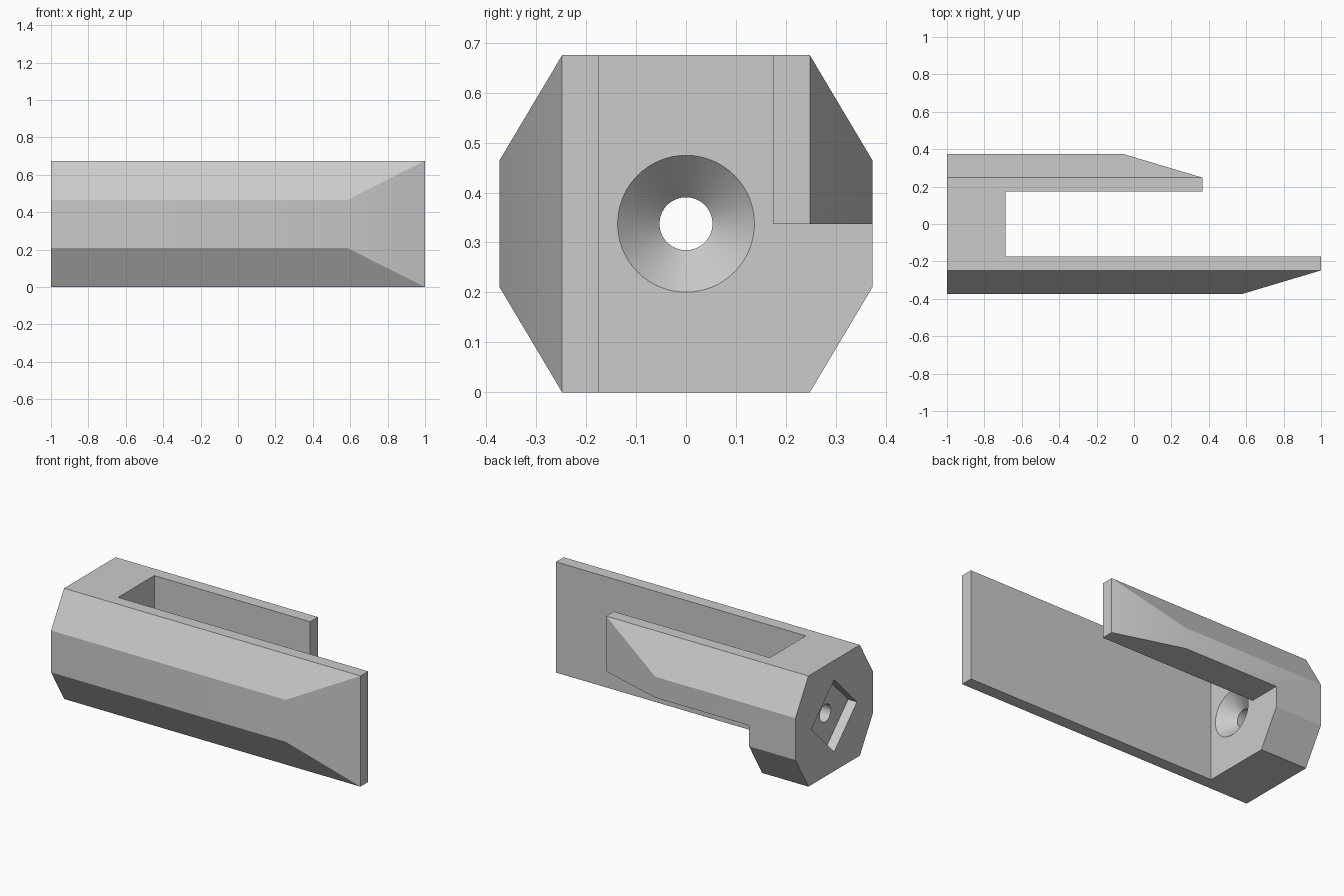
import bpy, math

if "Cube" in bpy.data.objects:
    bpy.data.objects.remove(bpy.data.objects["Cube"], do_unlink=True)
import bmesh
from mathutils import Vector

MID = 0.3375            # height of the long axis
TOP = 2 * MID
WALL_X = -0.687         # inner wall of the slot

grey = bpy.data.materials.new("grey")
grey.use_nodes = True
grey.diffuse_color = (0.6, 0.6, 0.6, 1)
grey.node_tree.nodes["Principled BSDF"].inputs["Base Color"].default_value = grey.diffuse_color


def loft(name, rings, planes=()):
    """Solid along x from (x, [(y, z), ...]) rings, trimmed by (point, normal) planes."""
    bm = bmesh.new()
    loops = [[bm.verts.new((x, y, z)) for y, z in ring] for x, ring in rings]
    for a, b in zip(loops, loops[1:]):
        for i in range(len(a)):
            j = (i + 1) % len(a)
            bm.faces.new((a[i], a[j], b[j], b[i]))
    bm.faces.new(loops[0])
    bm.faces.new(loops[-1])
    for point, normal in planes:
        cut = bmesh.ops.bisect_plane(bm, geom=bm.verts[:] + bm.edges[:] + bm.faces[:],
                                     plane_co=point, plane_no=normal, clear_outer=True)
        edges = [g for g in cut["geom_cut"] if isinstance(g, bmesh.types.BMEdge)]
        bmesh.ops.contextual_create(bm, geom=edges)
    bmesh.ops.recalc_face_normals(bm, faces=bm.faces[:])
    mesh = bpy.data.meshes.new(name)
    bm.to_mesh(mesh)
    bm.free()
    mesh.materials.append(grey)
    obj = bpy.data.objects.new(name, mesh)
    bpy.context.collection.objects.link(obj)
    return obj


def prism(name, profile, x0, x1, planes=()):
    return loft(name, [(x0, profile), (x1, profile)], planes)


def circle(radius, count=64):
    return [(radius * math.cos(2 * math.pi * i / count),
             MID + radius * math.sin(2 * math.pi * i / count)) for i in range(count)]


# Octagonal body with the outer face of each arm tapering to its tip
octagon = [(-0.248, 0), (0.248, 0), (0.373, 0.21), (0.373, TOP - 0.21),
           (0.248, TOP), (-0.248, TOP), (-0.373, TOP - 0.21), (-0.373, 0.21)]
tapers = [(Vector((1, -0.248, 0)), Vector((0.125, -0.418, 0))),
          (Vector((0.365, 0.248, 0)), Vector((0.125, 0.418, 0)))]
body = prism("forked_bracket", octagon, -1, 1, tapers)

# Slot between the arms, also removing the lower half of the back arm
slot = prism("slot_cutter", [(-0.174, -0.1), (0.5, -0.1), (0.5, MID),
                             (0.174, MID), (0.174, 0.8), (-0.174, 0.8)], WALL_X, 1.2)
# Shortens the back arm
trim = prism("arm_trim_cutter", [(0.1, -0.2), (0.6, -0.2), (0.6, 0.9), (0.1, 0.9)], 0.365, 1.3)
# Diamond pocket in the closed end
d = 0.22
pocket = prism("pocket_cutter", [(0, MID - d), (d, MID), (0, MID + d), (-d, MID)], -1.1, -0.94)
# Countersunk screw hole along the axis
hole = loft("screw_hole_cutter", [(-1.2, circle(0.053)), (WALL_X - 0.084, circle(0.053)),
                                  (WALL_X, circle(0.137)), (-0.5, circle(0.137))])

bpy.context.view_layer.objects.active = body
for cutter in (slot, trim, pocket, hole):
    cutter.hide_render = True
    mod = body.modifiers.new(cutter.name, "BOOLEAN")
    mod.operation = "DIFFERENCE"
    mod.solver = "EXACT"
    mod.object = cutter
    bpy.ops.object.modifier_apply(modifier=mod.name)
    bpy.data.objects.remove(cutter, do_unlink=True)

# Smooth the shallow bends and the bore, keep the other edges crisp
bpy.ops.object.select_all(action="DESELECT")
body.select_set(True)
bpy.ops.object.shade_smooth_by_angle(angle=math.radians(30))
